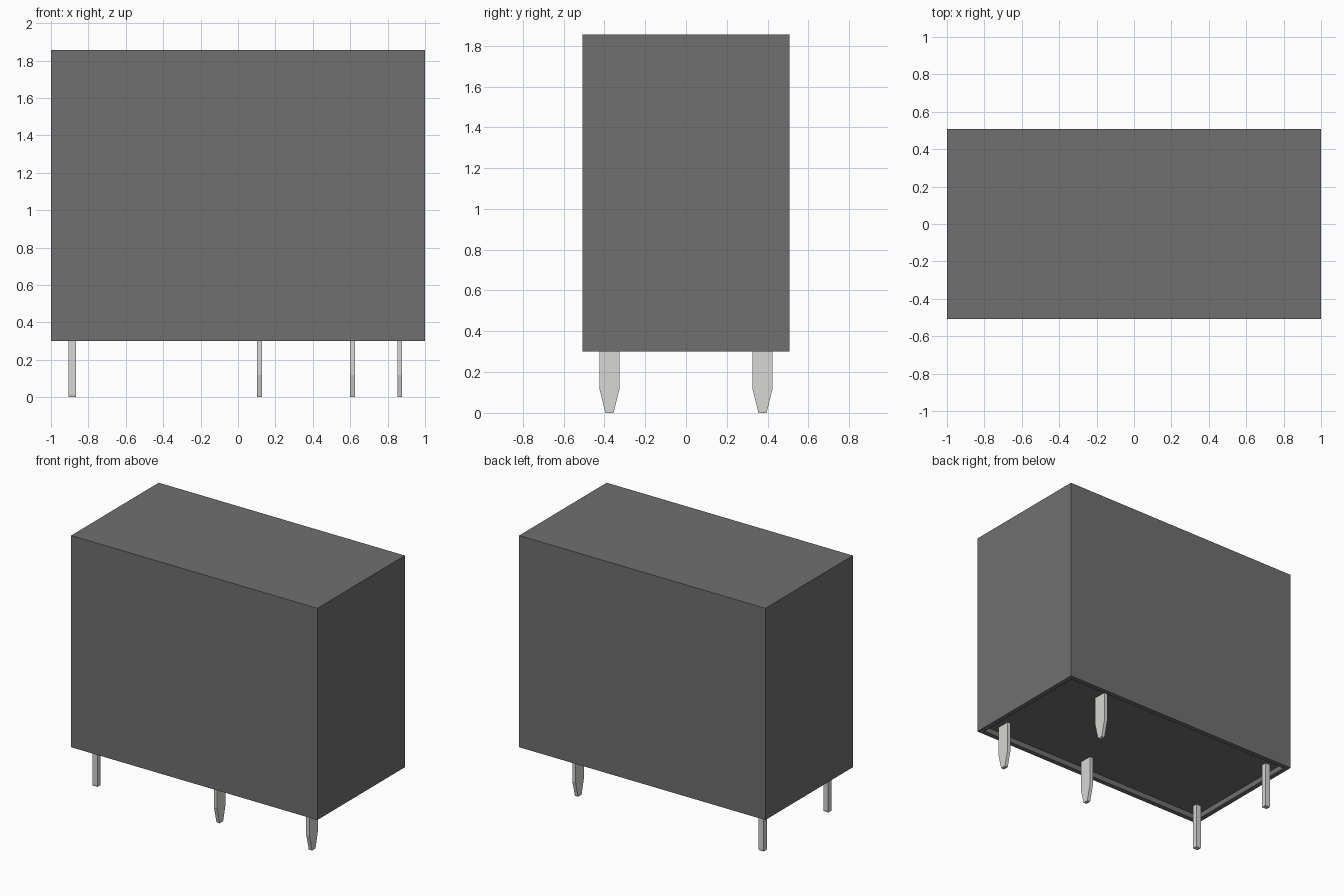
import bpy
import bmesh
from mathutils import Vector

cube = bpy.data.objects.get("Cube")
if cube:
    bpy.data.objects.remove(cube, do_unlink=True)


def material(name, rgb):
    mat = bpy.data.materials.new(name)
    mat.use_nodes = True
    mat.diffuse_color = (*rgb, 1)
    mat.node_tree.nodes["Principled BSDF"].inputs["Base Color"].default_value = (*rgb, 1)
    return mat


dark_plastic = material("dark grey plastic", (0.16, 0.16, 0.16))
tin = material("tinned metal", (0.68, 0.68, 0.66))


def finish(bm, name, mat):
    bmesh.ops.recalc_face_normals(bm, faces=bm.faces)
    mesh = bpy.data.meshes.new(name)
    bm.to_mesh(mesh)
    bm.free()
    mesh.materials.append(mat)
    obj = bpy.data.objects.new(name, mesh)
    bpy.context.collection.objects.link(obj)
    return obj


# Case: a plain box with a shallow recess inside a thin rim underneath
BOTTOM, TOP = 0.3, 1.855
RIM, RECESS = 0.035, 0.04
bm = bmesh.new()
bmesh.ops.create_cube(bm, size=1)
bmesh.ops.scale(bm, vec=(2, 1.015, TOP - BOTTOM), verts=bm.verts)
bmesh.ops.translate(bm, vec=(0, 0, (TOP + BOTTOM) / 2), verts=bm.verts)
bm.normal_update()
floor = min(bm.faces, key=lambda f: f.calc_center_median().z)
bmesh.ops.inset_region(bm, faces=[floor], thickness=RIM, use_even_offset=True)
base = bmesh.ops.extrude_discrete_faces(bm, faces=[floor])["faces"][0]
bmesh.ops.translate(bm, vec=(0, 0, RECESS), verts=base.verts)
finish(bm, "case", dark_plastic)


# Pins: a side profile in y and z, extruded across x
def pin(name, x, y, thickness, width, tip_width, shoulder):
    root = BOTTOM + RECESS
    half, tip = width / 2, tip_width / 2
    profile = [(-half, root), (-half, shoulder), (-tip, 0),
               (tip, 0), (half, shoulder), (half, root)]
    bm = bmesh.new()
    face = bm.faces.new([bm.verts.new((x - thickness / 2, y + py, z)) for py, z in profile])
    extruded = bmesh.ops.extrude_face_region(bm, geom=[face])["geom"]
    side = [v for v in extruded if isinstance(v, bmesh.types.BMVert)]
    bmesh.ops.translate(bm, vec=Vector((thickness, 0, 0)), verts=side)
    finish(bm, name, tin)


ROW = 0.375
for label, y in (("front", -ROW), ("back", ROW)):
    pin(f"coil_pin_{label}", -0.887, y, 0.04, 0.04, 0.034, 0.015)

for label, x, y in (("common", 0.115, -ROW), ("outer", 0.865, -ROW), ("back", 0.613, ROW)):
    pin(f"contact_pin_{label}", x, y, 0.026, 0.1, 0.04, 0.12)
